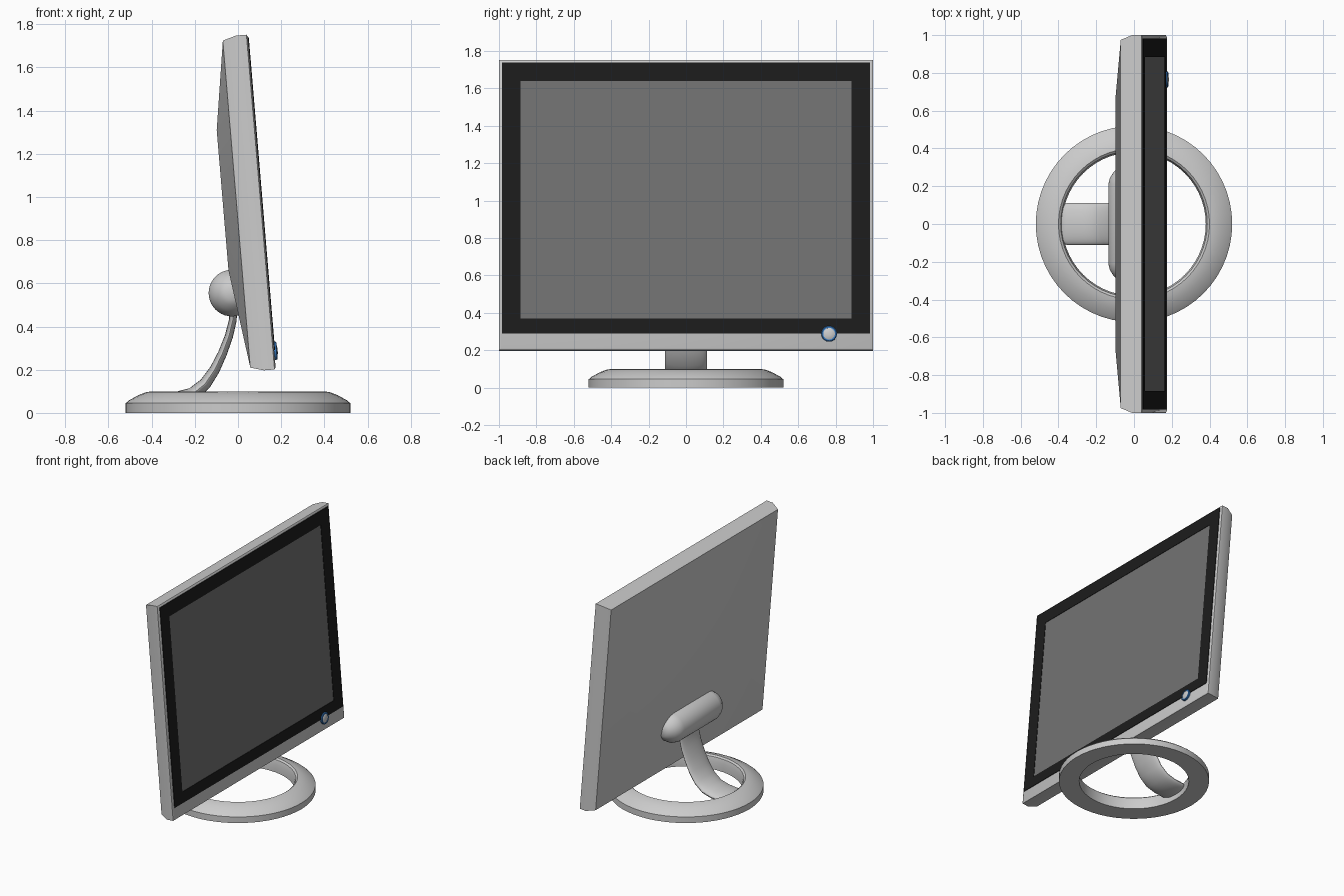
import bpy, bmesh
from math import sin, cos, pi, radians, hypot
from mathutils import Matrix

if "Cube" in bpy.data.objects:
    bpy.data.objects.remove(bpy.data.objects["Cube"])

TILT = Matrix.Translation((0.11, 0, 0.977)) @ Matrix.Rotation(radians(-4.8), 4, 'Y')


def material(name, color):
    m = bpy.data.materials.new(name)
    m.diffuse_color = (*color, 1)
    m.use_nodes = True
    m.node_tree.nodes["Principled BSDF"].inputs["Base Color"].default_value = m.diffuse_color
    return m


def loft(name, rings, caps=True, closed=False, mat=None, matrix=None):
    """Skin a series of equal-length vertex rings."""
    bm = bmesh.new()
    loops = [[bm.verts.new(p) for p in ring] for ring in rings]
    pairs = list(zip(loops, loops[1:]))
    if closed:
        pairs.append((loops[-1], loops[0]))
    for a, b in pairs:
        for i in range(len(a)):
            j = (i + 1) % len(a)
            bm.faces.new((a[i], a[j], b[j], b[i]))
    if caps and not closed:
        bm.faces.new(loops[0])
        bm.faces.new(loops[-1])
    bmesh.ops.recalc_face_normals(bm, faces=bm.faces)
    me = bpy.data.meshes.new(name)
    bm.to_mesh(me)
    bm.free()
    ob = bpy.data.objects.new(name, me)
    bpy.context.collection.objects.link(ob)
    if matrix:
        ob.matrix_world = matrix
    if mat:
        me.materials.append(mat)
    bpy.ops.object.select_all(action='DESELECT')
    ob.select_set(True)
    bpy.context.view_layer.objects.active = ob
    bpy.ops.object.shade_smooth_by_angle(angle=radians(35))
    return ob


def rect(x, y, z0, z1):
    return [(x, -y, z0), (x, y, z0), (x, y, z1), (x, -y, z1)]


def circle(n, fn):
    return [fn(cos(2 * pi * i / n), sin(2 * pi * i / n)) for i in range(n)]


black = material("bezel_black", (0.012, 0.012, 0.012))
dark = material("screen_grey", (0.17, 0.17, 0.17))
blue = material("button_blue", (0.04, 0.2, 0.55))

# Monitor housing with shallow bulge at the back
loft("housing", [rect(-0.180, 0.66, -0.303, 0.349),
                 rect(-0.117, 0.975, -0.760, 0.760),
                 rect(-0.055, 1.0, -0.778, 0.778),
                 rect(-0.006, 1.0, -0.778, 0.778),
                 rect(0.0, 0.988, -0.768, 0.768)], matrix=TILT)

# Black bezel frame around the recessed screen
outer, inner = (0.983, -0.689, 0.764), (0.885, -0.609, 0.665)
loft("bezel", [rect(-0.004, *outer), rect(0.004, *outer),
               rect(0.004, *inner), rect(-0.004, *inner)],
     closed=True, mat=black, matrix=TILT)
loft("screen", [rect(-0.003, *inner), rect(0.001, *inner)], mat=dark, matrix=TILT)

# Power button: blue ring and grey dome
def disc(x, r):
    return circle(32, lambda c, s: (x, 0.765 + r * c, -0.692 + r * s))

loft("button_ring", [disc(0, 0.042), disc(0.010, 0.042), disc(0.013, 0.038),
                     disc(0.013, 0.031), disc(0, 0.031)],
     caps=False, closed=True, mat=blue, matrix=TILT)
loft("button_cap", [disc(0, 0.031), disc(0.010, 0.031), disc(0.014, 0.022),
                    disc(0.016, 0.010)], matrix=TILT)

# Base ring
profile = [(0.52, 0), (0.52, 0.045), (0.505, 0.058), (0.46, 0.083), (0.425, 0.096),
           (0.40, 0.1), (0.388, 0.09), (0.38, 0.06), (0.38, 0)]
loft("base_ring", [circle(56, lambda c, s: (r * c, r * s, z)) for r, z in profile], closed=True)

# Hinge barrel behind the screen
half = [(0.03, 0.312), (0.055, 0.298), (0.08, 0.275), (0.1, 0.243), (0.108, 0.21)]
barrel = [(r, -y) for r, y in half] + half[::-1]
loft("hinge_barrel", [circle(40, lambda c, s: (-0.028 + r * c, y, 0.555 + r * s))
                      for r, y in barrel])

# Curved neck: x, z, half thickness, half width
path = [(-0.022, 0.50, 0.018, 0.112), (-0.024, 0.43, 0.018, 0.112),
        (-0.042, 0.355, 0.019, 0.112), (-0.072, 0.275, 0.021, 0.112),
        (-0.108, 0.20, 0.024, 0.112), (-0.152, 0.135, 0.028, 0.112),
        (-0.21, 0.087, 0.031, 0.112), (-0.28, 0.067, 0.032, 0.112),
        (-0.35, 0.06, 0.032, 0.112), (-0.375, 0.06, 0.026, 0.104),
        (-0.387, 0.06, 0.015, 0.085)]
rings = []
for i, (x, z, t, w) in enumerate(path):
    a, b = path[max(i - 1, 0)], path[min(i + 1, len(path) - 1)]
    dx, dz = b[0] - a[0], b[1] - a[1]
    d = hypot(dx, dz)
    nx, nz = -dz / d, dx / d
    rings.append(circle(32, lambda c, s: (x + nx * t * s, w * c, z + nz * t * s)))
loft("neck", rings)
